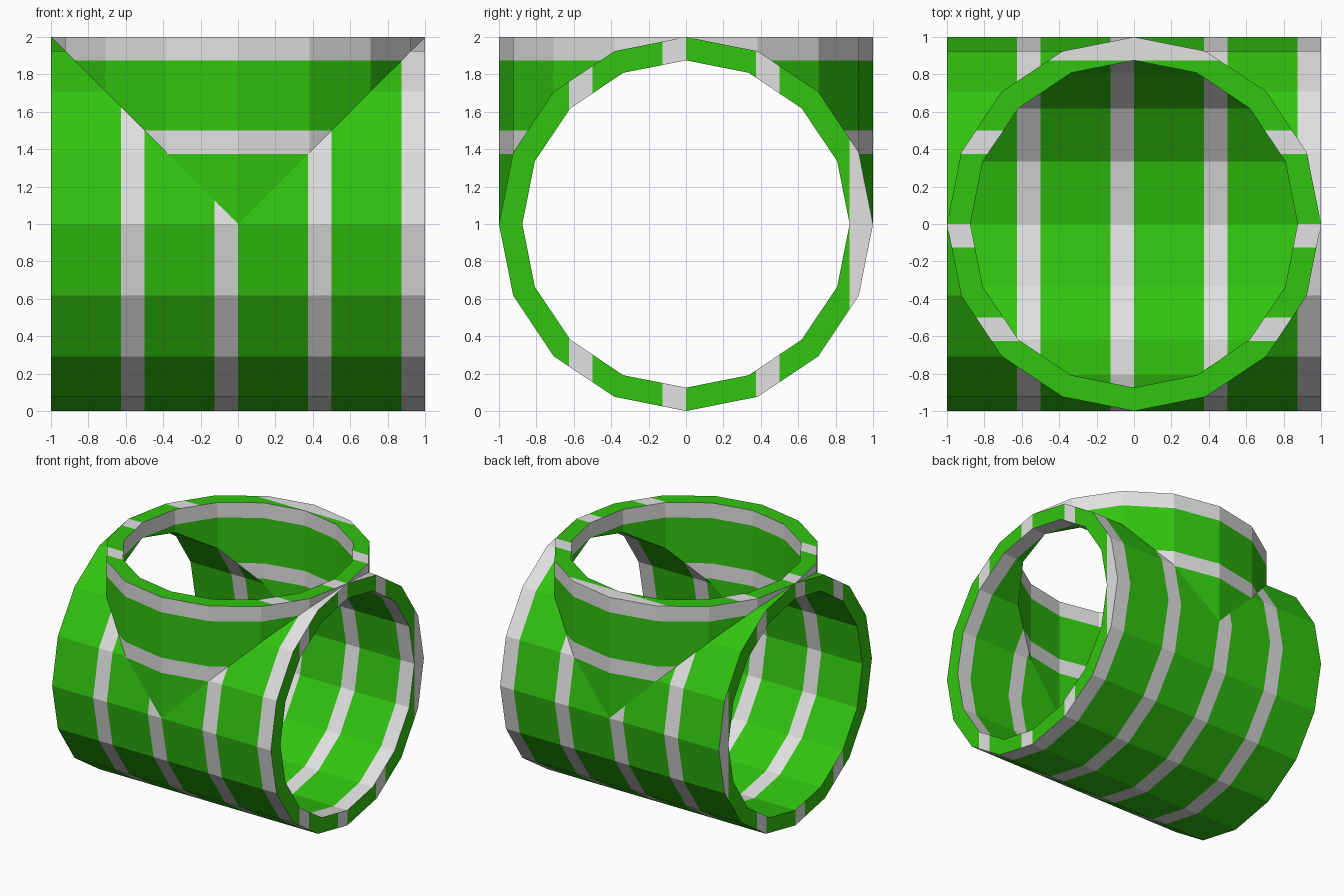
import bpy, bmesh, math
from mathutils import Vector

if "Cube" in bpy.data.objects:
    bpy.data.objects.remove(bpy.data.objects["Cube"])

SIDES, OUTER, INNER = 16, 1.0, 0.875


def material(name, rgb):
    m = bpy.data.materials.new(name)
    m.diffuse_color = (*rgb, 1)
    m.use_nodes = True
    m.node_tree.nodes["Principled BSDF"].inputs["Base Color"].default_value = m.diffuse_color
    return m


GREEN = material("pipe green", (0.031, 0.552, 0.005))
GREY = material("stripe light grey", (0.75, 0.75, 0.75))


def ring(r):
    pts = [(r * math.cos(2 * math.pi * i / SIDES), r * math.sin(2 * math.pi * i / SIDES))
           for i in range(SIDES)]
    return list(zip(pts, pts[1:] + pts[:1]))


def add_face(bm, points, outward):
    # drop repeated corners, then face the polygon the requested way
    pts = []
    for p in map(Vector, points):
        if all((p - q).length > 1e-5 for q in pts):
            pts.append(p)
    if len(pts) < 3:
        return
    f = bm.faces.new([bm.verts.new(p) for p in pts])
    f.normal_update()
    if f.normal.dot(Vector(outward)) < 0:
        f.normal_flip()


def finish(bm, name, axis):
    # cut along the stripe edges and colour by position along the axis
    no = Vector([float(i == axis) for i in range(3)])
    bmesh.ops.remove_doubles(bm, verts=bm.verts[:], dist=1e-5)
    for k in range(-2, 5):
        for c in (k * 0.5, k * 0.5 - 0.125):
            bmesh.ops.bisect_plane(bm, geom=bm.verts[:] + bm.edges[:] + bm.faces[:],
                                   dist=1e-5, plane_co=no * c, plane_no=no)
    for f in bm.faces:
        f.smooth = False
        c = f.calc_center_bounds()[axis]
        f.material_index = int((c * 2) % 1 > 0.75)
    me = bpy.data.meshes.new(name)
    bm.to_mesh(me)
    bm.free()
    me.materials.append(GREEN)
    me.materials.append(GREY)
    bpy.context.collection.objects.link(bpy.data.objects.new(name, me))


# Horizontal pipe walls, mitred where the branch meets them
bm = bmesh.new()
for r, s in ((OUTER, 1), (INNER, -1)):
    for (y0, h0), (y1, h1) in ring(r):
        out = (0, s * (y0 + y1), s * (h0 + h1))
        if h0 + h1 < 0:
            add_face(bm, [(-1, y0, 1 + h0), (1, y0, 1 + h0),
                          (1, y1, 1 + h1), (-1, y1, 1 + h1)], out)
        else:
            for side in (-1, 1):
                add_face(bm, [(side * h0, y0, 1 + h0), (side, y0, 1 + h0),
                              (side, y1, 1 + h1), (side * h1, y1, 1 + h1)], out)
finish(bm, "horizontal_pipe", 0)

# Vertical branch walls
bm = bmesh.new()
for r, s in ((OUTER, 1), (INNER, -1)):
    for (x0, y0), (x1, y1) in ring(r):
        add_face(bm, [(x0, y0, 1 + abs(x0)), (x1, y1, 1 + abs(x1)),
                      (x1, y1, 2), (x0, y0, 2)], (s * (x0 + x1), s * (y0 + y1), 0))
finish(bm, "branch_pipe", 2)

# Flat rims of the three openings
bm = bmesh.new()
for (a, b), (c, d) in zip(ring(OUTER), ring(INNER)):
    quad = (a, b, d, c)
    add_face(bm, [(p, q, 2) for p, q in quad], (0, 0, 1))
    for side in (-1, 1):
        add_face(bm, [(side, p, 1 + q) for p, q in quad], (side, 0, 0))
finish(bm, "opening_rims", 1)
